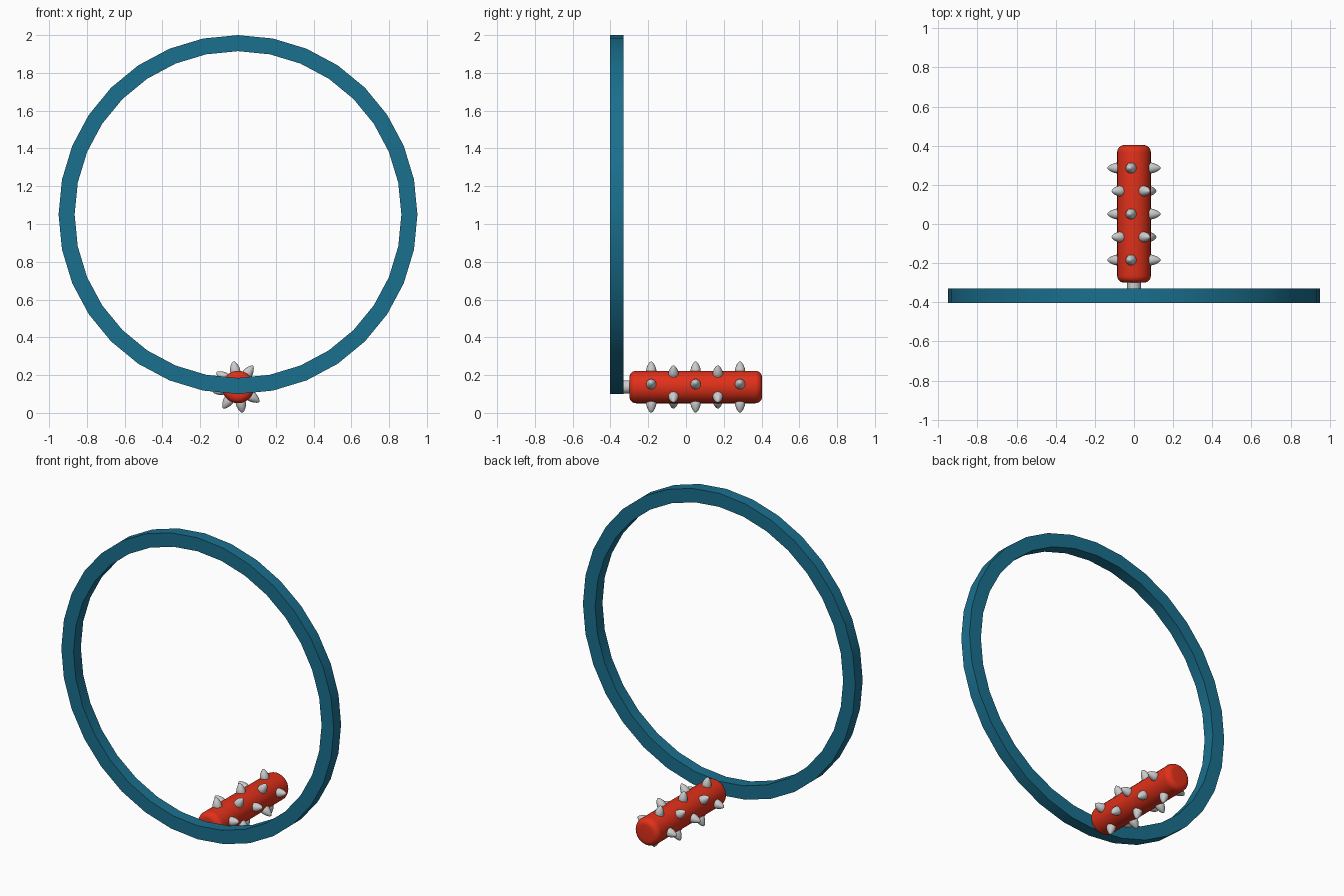
import bpy, bmesh
from math import pi, radians, cos, sin
from mathutils import Matrix, Vector

if "Cube" in bpy.data.objects:
    bpy.data.objects.remove(bpy.data.objects["Cube"])


def material(name, rgb):
    m = bpy.data.materials.new(name)
    m.diffuse_color = (*rgb, 1)
    m.use_nodes = True
    m.node_tree.nodes["Principled BSDF"].inputs["Base Color"].default_value = m.diffuse_color
    return m


def lathe(name, profile, sides, matrix, mat=None, closed=False, angle=40):
    """Revolve (radius, height) points about local z, then place with matrix."""
    bm = bmesh.new()
    rings = []
    for r, h in profile:
        if r == 0:
            rings.append([bm.verts.new((0, 0, h))] * sides)
        else:
            rings.append([bm.verts.new((r * cos(2 * pi * i / sides), r * sin(2 * pi * i / sides), h))
                          for i in range(sides)])
    pairs = list(zip(rings, rings[1:] + rings[:1])) if closed else list(zip(rings, rings[1:]))
    for a, b in pairs:
        for i in range(sides):
            j = (i + 1) % sides
            bm.faces.new(list(dict.fromkeys((a[i], a[j], b[j], b[i]))))
    bm.transform(matrix)
    bmesh.ops.recalc_face_normals(bm, faces=bm.faces)
    me = bpy.data.meshes.new(name)
    bm.to_mesh(me)
    bm.free()
    ob = bpy.data.objects.new(name, me)
    bpy.context.collection.objects.link(ob)
    if mat:
        me.materials.append(mat)
    bpy.ops.object.select_all(action='DESELECT')
    ob.select_set(True)
    bpy.context.view_layer.objects.active = ob
    bpy.ops.object.shade_smooth_by_angle(angle=radians(angle))
    return ob


blue = material("blue", (0.01, 0.16, 0.27))
red = material("red", (0.75, 0.03, 0.01))
AXIS_Z = 0.137
along_y = Matrix.Rotation(-pi / 2, 4, 'X')   # local z becomes world y

# Large flat hoop with a rectangular section
lathe("hoop", [(0.865, -0.403), (0.95, -0.403), (0.95, -0.33), (0.865, -0.33)], 32,
      Matrix.Translation((0, 0, 1.05)) @ along_y, blue, closed=True, angle=30)

# Short grey post joining hoop and handle
axis = Matrix.Translation((0, 0, AXIS_Z)) @ along_y
lathe("post", [(0, -0.345), (0.035, -0.345), (0.035, -0.28), (0, -0.28)], 24, axis)

# Handle with rounded ends
R, B, Y0, Y1 = 0.086, 0.036, -0.30, 0.403
arc = [(R - B + B * sin(t * pi / 12), B * (1 - cos(t * pi / 12))) for t in range(7)]
profile = [(0, Y0)] + [(r, Y0 + h) for r, h in arc] + [(r, Y1 - h) for r, h in reversed(arc)] + [(0, Y1)]
lathe("handle", profile, 32, axis, red)

# Five staggered rows of four bullet-shaped studs
stud = [(0, 0.07), (0.027, 0.07), (0.027, 0.092), (0.025, 0.102), (0.019, 0.117),
        (0.011, 0.130), (0.005, 0.136), (0, 0.138)]
for row in range(5):
    y = -0.184 + row * 0.1175
    for k in range(4):
        a = radians(10 + 90 * k + 45 * (row % 2))
        out = Vector((cos(a), 0, sin(a)))
        place = Matrix.Translation((0, y, AXIS_Z)) @ out.to_track_quat('Z', 'Y').to_matrix().to_4x4()
        lathe(f"stud_{row}_{k}", stud, 16, place)
